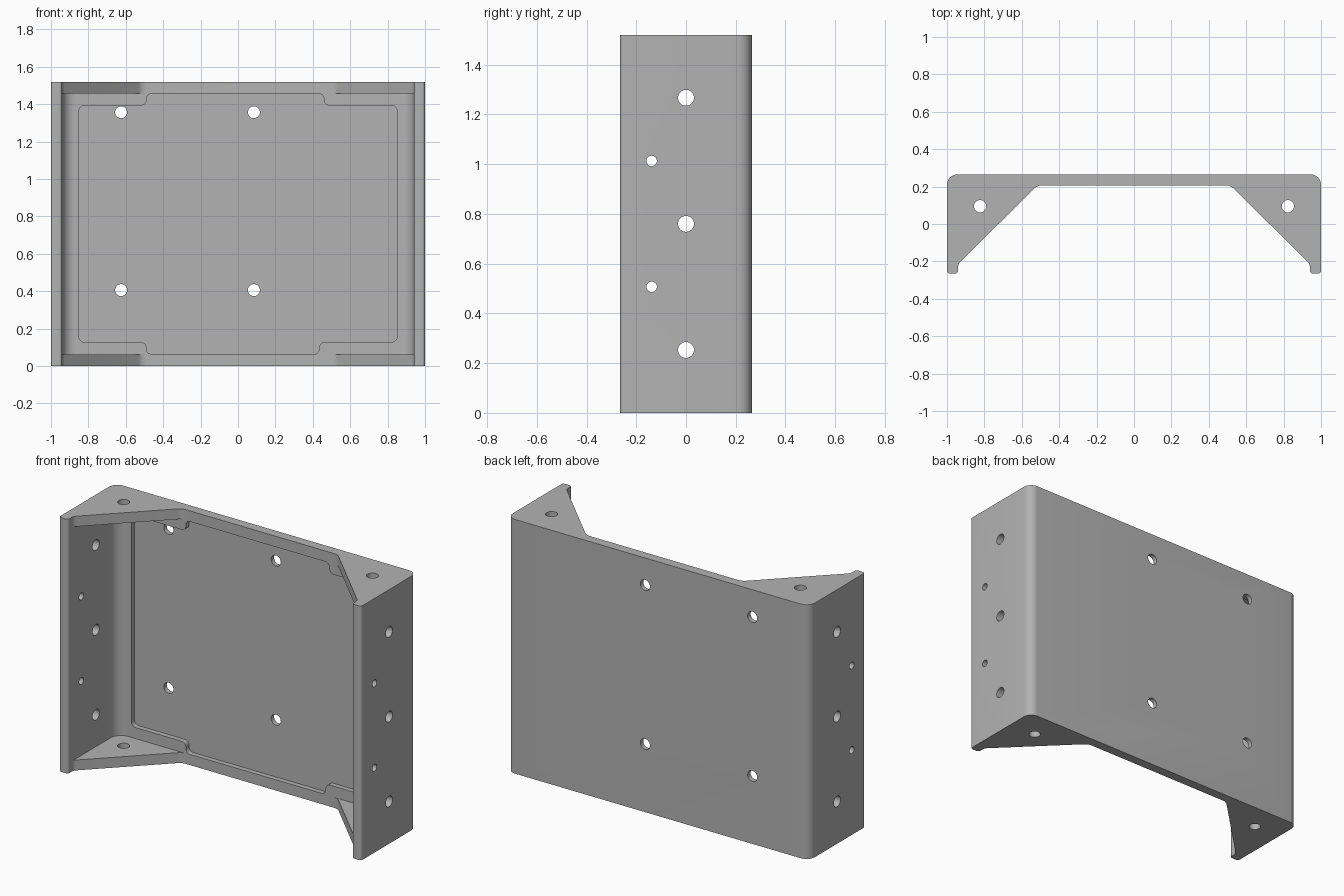
import bpy, bmesh, math
from mathutils import Vector, Matrix

cube = bpy.data.objects.get("Cube")
if cube:
    bpy.data.objects.remove(cube, do_unlink=True)

H, D = 1.52, 0.265          # height, half depth
T = 0.062                   # wall thickness
BACK = D - T + 0.004        # inner face of the back plate

grey = bpy.data.materials.new("plain grey")
grey.use_nodes = True
grey.diffuse_color = (0.45, 0.45, 0.45, 1)
grey.node_tree.nodes["Principled BSDF"].inputs["Base Color"].default_value = (0.45, 0.45, 0.45, 1)


def rounded(corners, steps=8):
    """Fillet a closed outline given as (x, y, radius)."""
    out = []
    for i, (x, y, r) in enumerate(corners):
        p = Vector((x, y))
        a = (Vector(corners[i - 1][:2]) - p).normalized()
        b = (Vector(corners[(i + 1) % len(corners)][:2]) - p).normalized()
        if r == 0:
            out.append(p)
            continue
        half = a.angle(b) / 2
        centre = p + (a + b).normalized() * r / math.sin(half)
        start = p + a * r / math.tan(half) - centre
        end = p + b * r / math.tan(half) - centre
        turn = start.angle_signed(end)
        for k in range(steps + 1):
            out.append(centre + Matrix.Rotation(-turn * k / steps, 2) @ start)
    return out


def prism(name, outline, low, high, upright=False):
    """Extrude an outline along z, or along y when upright."""
    bm = bmesh.new()
    place = (lambda p, h: (p.x, h, p.y)) if upright else (lambda p, h: (p.x, p.y, h))
    face = bm.faces.new([bm.verts.new(place(p, low)) for p in outline])
    top = bmesh.ops.extrude_face_region(bm, geom=[face])
    move = (0, high - low, 0) if upright else (0, 0, high - low)
    bmesh.ops.translate(bm, vec=move, verts=[v for v in top["geom"] if isinstance(v, bmesh.types.BMVert)])
    bmesh.ops.recalc_face_normals(bm, faces=bm.faces)
    return make(name, bm)


def make(name, bm):
    mesh = bpy.data.meshes.new(name)
    bm.to_mesh(mesh)
    bm.free()
    mesh.materials.append(grey)
    obj = bpy.data.objects.new(name, mesh)
    bpy.context.collection.objects.link(obj)
    return obj


def mirrored(half):
    return half + [(-x, y, r) for x, y, r in reversed(half)]


# Bracket body: full cross-section with the corner gussets
bracket = prism("mounting_bracket", rounded(mirrored([
    (0.515, BACK, 0.06), (0.94, -0.213, 0.04), (0.94, -D, 0.016),
    (1, -D, 0.016), (1, D, 0.055)])), 0, H)

# Open space between the top and bottom gussets
cavity = prism("cavity_cutter", rounded(mirrored([
    (0.94, BACK, 0.07), (0.94, -0.4, 0)])), T, H - T)

# Shallow stepped recess in the back plate
R = 0.028
low, high, step_low, step_high = 0.064, 1.456, 0.128, 1.393
recess = prism("recess_cutter", rounded([
    (-0.85, step_low, R), (-0.49, step_low, R), (-0.49, low, R),
    (0.435, low, R), (0.435, step_low, R), (0.85, step_low, R),
    (0.85, step_high, R), (0.46, step_high, R), (0.46, high, R),
    (-0.49, high, R), (-0.49, step_high, R), (-0.85, step_high, R)]),
    0.1, BACK + 0.03, upright=True)

# Screw holes: (position, radius, length, rotation)
along_x = Matrix.Rotation(math.pi / 2, 4, "Y")
along_y = Matrix.Rotation(math.pi / 2, 4, "X")
drills = [((x, D, z), 0.032, 0.3, along_y) for x in (-0.625, 0.085) for z in (0.406, 1.357)]
drills += [((0, 0, z), 0.032, 3, along_x) for z in (0.253, 0.76, 1.267)]
drills += [((0, -0.138, z), 0.021, 3, along_x) for z in (0.507, 1.013)]
drills += [((x, 0.095, H / 2), 0.033, 3, Matrix.Identity(4)) for x in (-0.823, 0.823)]
bm = bmesh.new()
for spot, radius, length, turn in drills:
    bmesh.ops.create_cone(bm, cap_ends=True, segments=32, radius1=radius, radius2=radius,
                          depth=length, matrix=Matrix.Translation(spot) @ turn)
holes = make("hole_cutter", bm)

# Cut everything and keep only the finished bracket
cutters = [cavity, recess, holes]
for cutter in cutters:
    cutter.hide_render = True
    cut = bracket.modifiers.new(cutter.name, "BOOLEAN")
    cut.operation, cut.solver, cut.object = "DIFFERENCE", "EXACT", cutter
graph = bpy.context.evaluated_depsgraph_get()
finished = bpy.data.meshes.new_from_object(bracket.evaluated_get(graph))
bracket.modifiers.clear()
bracket.data = finished
for cutter in cutters:
    bpy.data.objects.remove(cutter, do_unlink=True)

bpy.ops.object.select_all(action="DESELECT")
bracket.select_set(True)
bpy.context.view_layer.objects.active = bracket
bpy.ops.object.shade_smooth_by_angle(angle=math.radians(30))
